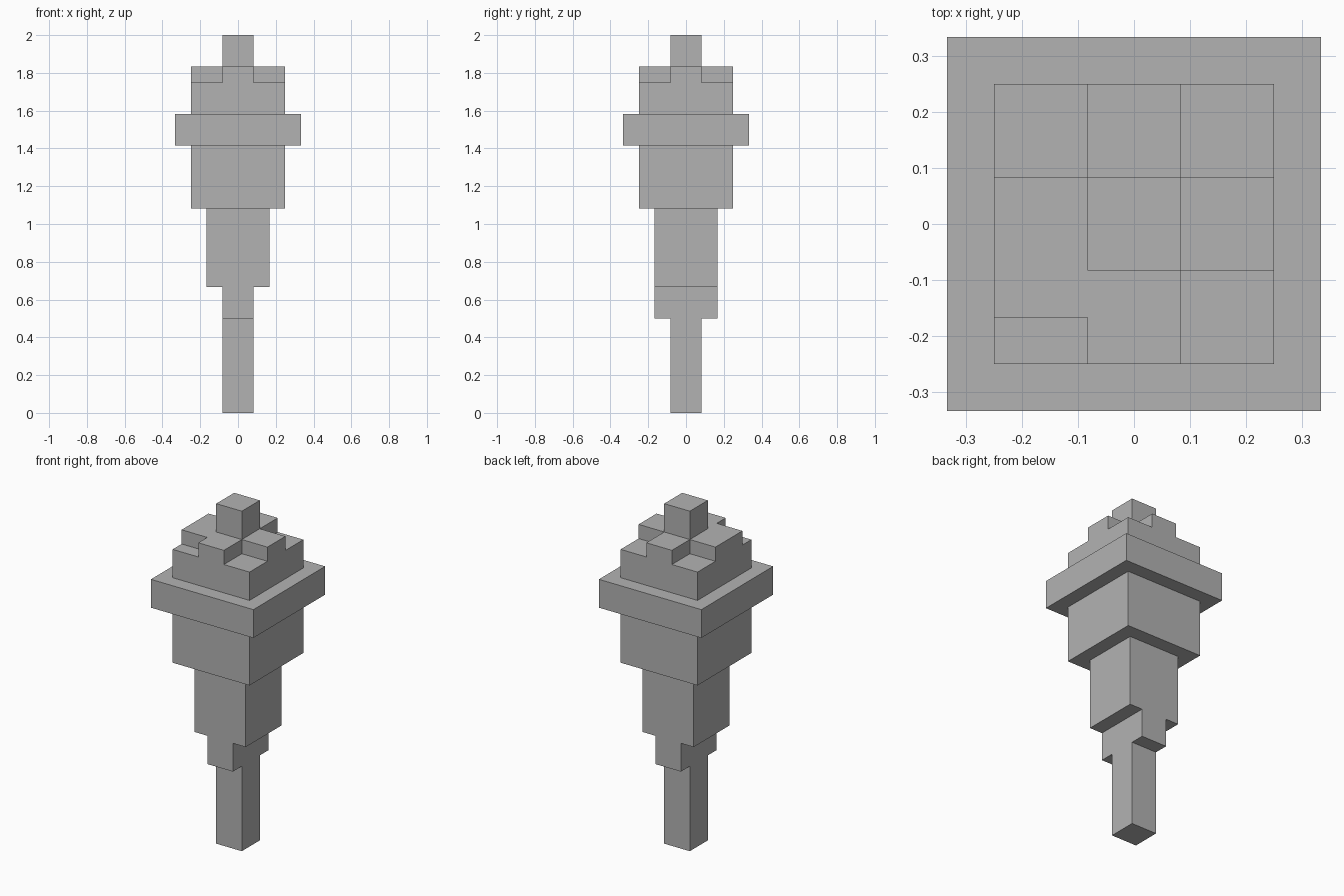
import bpy
import bmesh

cube = bpy.data.objects.get("Cube")
if cube:
    bpy.data.objects.remove(cube, do_unlink=True)

U = 1 / 12  # block unit: the model is 24 units tall

grey = bpy.data.materials.new("plain_grey")
grey.use_nodes = True
colour = (0.45, 0.45, 0.45, 1)
grey.diffuse_color = colour
grey.node_tree.nodes["Principled BSDF"].inputs["Base Color"].default_value = colour


def prism(name, outline, bottom, top):
    """Extrude a flat outline (in units) from bottom to top."""
    bm = bmesh.new()
    face = bm.faces.new([bm.verts.new((x * U, y * U, bottom * U)) for x, y in outline])
    result = bmesh.ops.extrude_face_region(bm, geom=[face])
    raised = [v for v in result["geom"] if isinstance(v, bmesh.types.BMVert)]
    bmesh.ops.translate(bm, verts=raised, vec=(0, 0, (top - bottom) * U))
    bmesh.ops.recalc_face_normals(bm, faces=bm.faces)
    mesh = bpy.data.meshes.new(name)
    bm.to_mesh(mesh)
    bm.free()
    mesh.materials.append(grey)
    obj = bpy.data.objects.new(name, mesh)
    bpy.context.collection.objects.link(obj)
    return obj


def block(name, half_x, half_y, bottom, top):
    outline = [(-half_x, -half_y), (half_x, -half_y), (half_x, half_y), (-half_x, half_y)]
    return prism(name, outline, bottom, top)


# Stacked tiers from the pole up to the crown base
block("pole", 1, 1, 0, 6)
block("lower_collar", 1, 2, 6, 8)
block("neck", 2, 2, 8, 13)
block("body", 3, 3, 13, 17)
block("wide_rim", 4, 4, 17, 19)
block("crown_base", 3, 3, 19, 21)

# Cross-shaped crown; its front right notch is shallower than the others
cross = [(-1, -3), (1, -3), (1, -1), (3, -1), (3, 1), (1, 1),
         (1, 3), (-1, 3), (-1, 1), (-3, 1), (-3, -2), (-1, -2)]
prism("crown_cross", cross, 21, 22)

# Top knob
block("finial", 1, 1, 22, 24)
